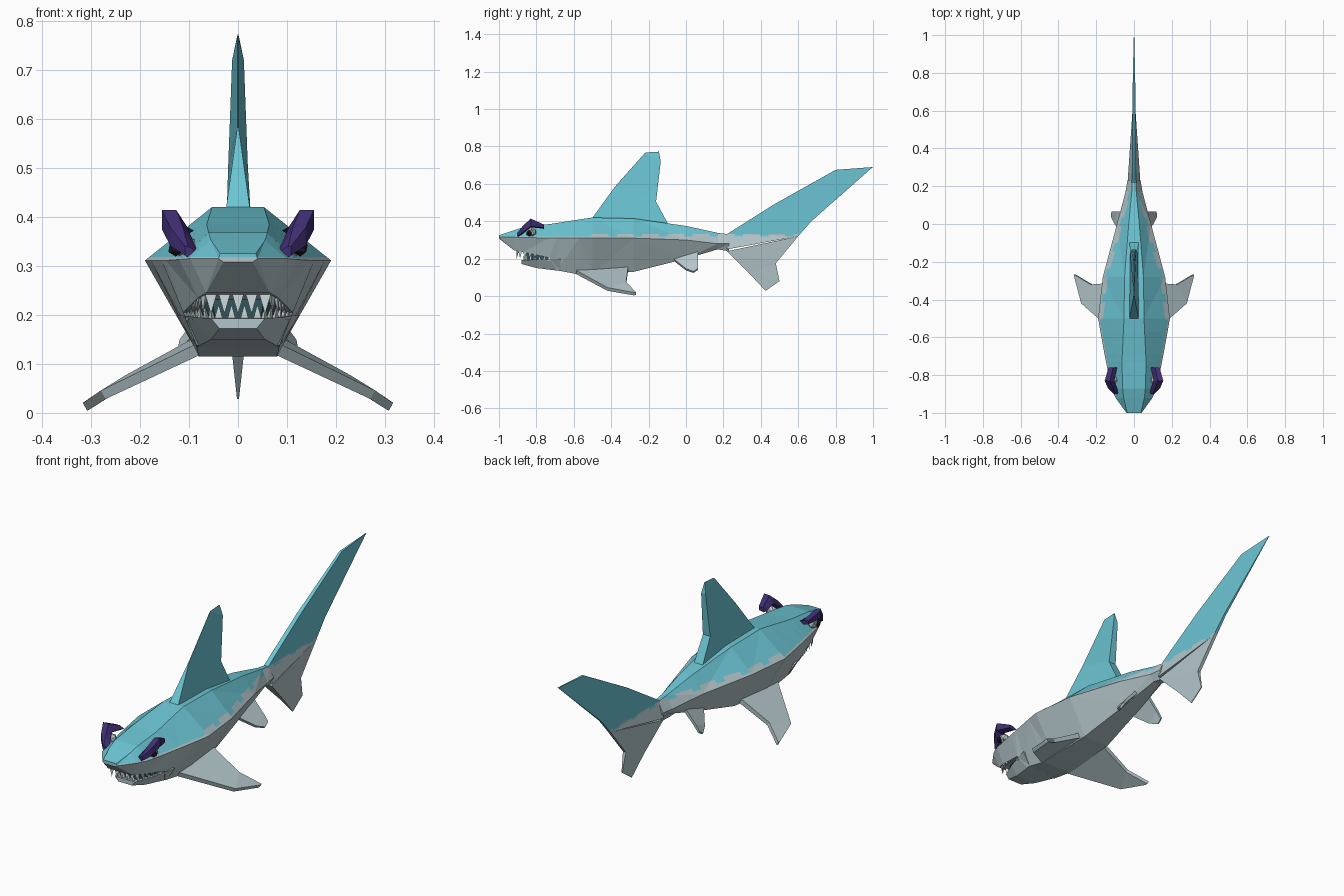
import bpy, bmesh, math
from mathutils import Vector

if "Cube" in bpy.data.objects:
    bpy.data.objects.remove(bpy.data.objects["Cube"])


def material(name, rgb):
    m = bpy.data.materials.new(name)
    m.diffuse_color = (*rgb, 1)
    m.use_nodes = True
    m.node_tree.nodes["Principled BSDF"].inputs["Base Color"].default_value = m.diffuse_color
    return m


TEAL = material("teal skin", (0.15, 0.56, 0.66))
GREY = material("pale grey belly", (0.45, 0.56, 0.59))
PURPLE = material("purple brow", (0.05, 0.027, 0.17))
DARK = material("dark mouth", (0.03, 0.09, 0.105))
WHITE = material("white teeth", (0.62, 0.70, 0.72))
BLACK = material("black pupil", (0.012, 0.01, 0.02))


def finish(bm, name, mats):
    bmesh.ops.remove_doubles(bm, verts=bm.verts, dist=0.0004)
    bmesh.ops.recalc_face_normals(bm, faces=bm.faces)
    me = bpy.data.meshes.new(name)
    bm.to_mesh(me)
    bm.free()
    for m in mats:
        me.materials.append(m)
    ob = bpy.data.objects.new(name, me)
    bpy.context.collection.objects.link(ob)
    return ob


def two_tone(bm):
    """Material 0 above the waterline, 1 below, with a scalloped border."""
    lo, hi, step = 0.318, 0.332, 0.045

    def cut(co, no):
        bmesh.ops.bisect_plane(bm, geom=bm.verts[:] + bm.edges[:] + bm.faces[:],
                               plane_co=co, plane_no=no, dist=1e-5)
    bmesh.ops.triangulate(bm, faces=bm.faces[:])
    cut((0, 0, lo), (0, 0, 1))
    cut((0, 0, hi), (0, 0, 1))
    for i in range(28):
        cut((0, -0.55 + i * step, 0), (0, 1, 0))
    for f in bm.faces:
        c = f.calc_center_median()
        band = c.y > -0.55 and int((c.y + 0.55) / step) % 3 != 0
        f.material_index = int(c.z < (hi if band else lo))


def loft(name, rings, mats, split=False):
    bm = bmesh.new()
    vs = [[bm.verts.new(p) for p in r] for r in rings]
    n = len(rings[0])
    for a, b in zip(vs, vs[1:]):
        for i in range(n):
            j = (i + 1) % n
            bm.faces.new((a[i], a[j], b[j], b[i]))
    bm.faces.new(vs[0])
    bm.faces.new(vs[-1])
    bmesh.ops.remove_doubles(bm, verts=bm.verts, dist=0.0004)
    if split:
        two_tone(bm)
    return finish(bm, name, mats)


def fin(name, rows, normal, mats, split=False):
    """Rows of (leading point, half thickness, trailing point, half thickness)."""
    n = Vector(normal).normalized()
    rings = []
    for lead, tl, trail, tt in rows:
        l, t = Vector(lead), Vector(trail)
        rings.append([l + n * tl, t + n * tt, t - n * tt, l - n * tl])
    return loft(name, rings, mats, split)


# Body: y, top half width, top z, side half width, side z, belly half width, belly z
sections = [
    (-1.00, .036, .325, .040, .315, .030, .308),
    (-.92, .055, .352, .098, .315, .065, .245),
    (-.87, .060, .368, .120, .313, .082, .235),
    (-.73, .064, .385, .148, .311, .112, .205),
    (-.69, .062, .391, .156, .311, .085, .138),
    (-.57, .056, .410, .178, .311, .080, .115),
    (-.50, .053, .420, .190, .311, .080, .118),
    (-.28, .050, .415, .165, .310, .070, .130),
    (.00, .028, .375, .090, .300, .040, .200),
    (.17, .012, .338, .045, .280, .020, .250),
    (.23, .010, .330, .035, .280, .015, .240),
]
loft("body", [[(-a, y, zt), (a, y, zt), (b, y, zm), (c, y, zb), (-c, y, zb), (-b, y, zm)]
              for y, a, zt, b, zm, c, zb in sections], (TEAL, GREY), True)


def boxes(rows):
    """Four-sided rings: y, top half width, top z, bottom half width, bottom z."""
    return [[(-a, y, zt), (a, y, zt), (b, y, zb), (-b, y, zb)] for y, a, zt, b, zb in rows]


# Lower jaw and mouth lining
loft("lower_jaw", boxes([(-.88, .055, .193, .038, .172), (-.80, .088, .195, .055, .150),
                         (-.67, .125, .200, .084, .134)]), (GREY,))
loft("mouth_lining", boxes([(-.855, .055, .245, .045, .185), (-.79, .08, .245, .075, .185),
                            (-.68, .10, .245, .10, .185)]), (DARK,))


# Teeth along the front and sides of both jaws
def teeth(name, path, count, base_z, tip_z, width):
    pts = [Vector(p) for p in path]
    pts = [Vector((-p.x, p.y)) for p in reversed(pts)] + pts
    lens = [(b - a).length for a, b in zip(pts, pts[1:])]
    bm = bmesh.new()
    for i in range(count):
        d = sum(lens) * (i + 0.5) / count
        k = 0
        while d > lens[k]:
            d -= lens[k]
            k += 1
        t = (pts[k + 1] - pts[k]).normalized()
        p = pts[k] + t * d
        inward = Vector((-t.y, t.x))
        base = [p - t * width, p + t * width, p + inward * .012]
        v = [bm.verts.new((q.x, q.y, base_z)) for q in base]
        tip = bm.verts.new((p.x, p.y, tip_z))
        bm.faces.new(v)
        for a, b in ((0, 1), (1, 2), (2, 0)):
            bm.faces.new((v[a], v[b], tip))
    finish(bm, name, (WHITE,))


teeth("upper_teeth", [(.063, -.905), (.082, -.865), (.108, -.74)], 17, .243, .202, .012)
teeth("lower_teeth", [(.050, -.870), (.083, -.80), (.108, -.72)], 16, .190, .222, .009)

# Dorsal fin
fin("dorsal_fin", [
    ((0, -.51, .405), .026, (0, -.09, .375), .024),
    ((0, -.38, .585), .001, (0, -.16, .505), .020),
    ((0, -.22, .765), .001, (0, -.135, .72), .012),
    ((0, -.215, .768), .001, (0, -.145, .772), .001)], (1, 0, 0), (TEAL,))

# Tail lobes
fin("upper_tail", [
    ((0, .22, .332), .012, (0, .22, .25), .034),
    ((0, .47, .49), .010, (0, .60, .32), .008),
    ((0, .80, .675), .006, (0, .67, .40), .006),
    ((0, 1.0, .69), .001, (0, .99, .682), .001)], (1, 0, 0), (TEAL, GREY), True)
fin("lower_tail", [
    ((0, .22, .24), .030, (0, .60, .32), .008),
    ((0, .34, .12), .012, (0, .48, .175), .008),
    ((0, .425, .028), .002, (0, .50, .08), .002)], (1, 0, 0), (TEAL, GREY), True)

# Paired parts
for side, s in (("right", 1), ("left", -1)):
    fin(side + "_pectoral_fin", [
        ((s * .07, -.60, .135), .012, (s * .08, -.31, .145), .012),
        ((s * .275, -.42, .037), .010, (s * .225, -.32, .068), .010),
        ((s * .312, -.28, .012), .009, (s * .312, -.268, .013), .009)],
        (s * .5, 0, .87), (GREY,))
    fin(side + "_pelvic_fin", [
        ((s * .035, -.08, .205), .008, (s * .04, .065, .232), .008),
        ((s * .098, .00, .142), .007, (s * .092, .065, .175), .007),
        ((s * .118, .04, .128), .006, (s * .115, .065, .145), .006)],
        (s * .75, 0, .66), (GREY,))
    # Angular brow: inner x, outer x, y, bottom z, top z
    brow = [(.080, .108, -.90, .315, .340), (.090, .138, -.87, .335, .378),
            (.104, .155, -.83, .368, .414), (.090, .135, -.76, .360, .383)]
    loft(side + "_brow", [[(s * i, y, b + .012), (s * (i + .022), y, t), (s * o, y, t),
                           (s * o, y, b + .006), (s * (i + .02), y, b)]
                          for i, o, y, b, t in brow], (PURPLE,))
    # Eye with a dark pupil
    for name, x, y, z, r, m in (("eye", .112, -.825, .342, .027, GREY),
                                ("pupil", .127, -.838, .336, .017, BLACK)):
        bm = bmesh.new()
        bmesh.ops.create_icosphere(bm, subdivisions=1, radius=r)
        bmesh.ops.translate(bm, verts=bm.verts, vec=(s * x, y, z))
        finish(bm, side + "_" + name, (m,))
